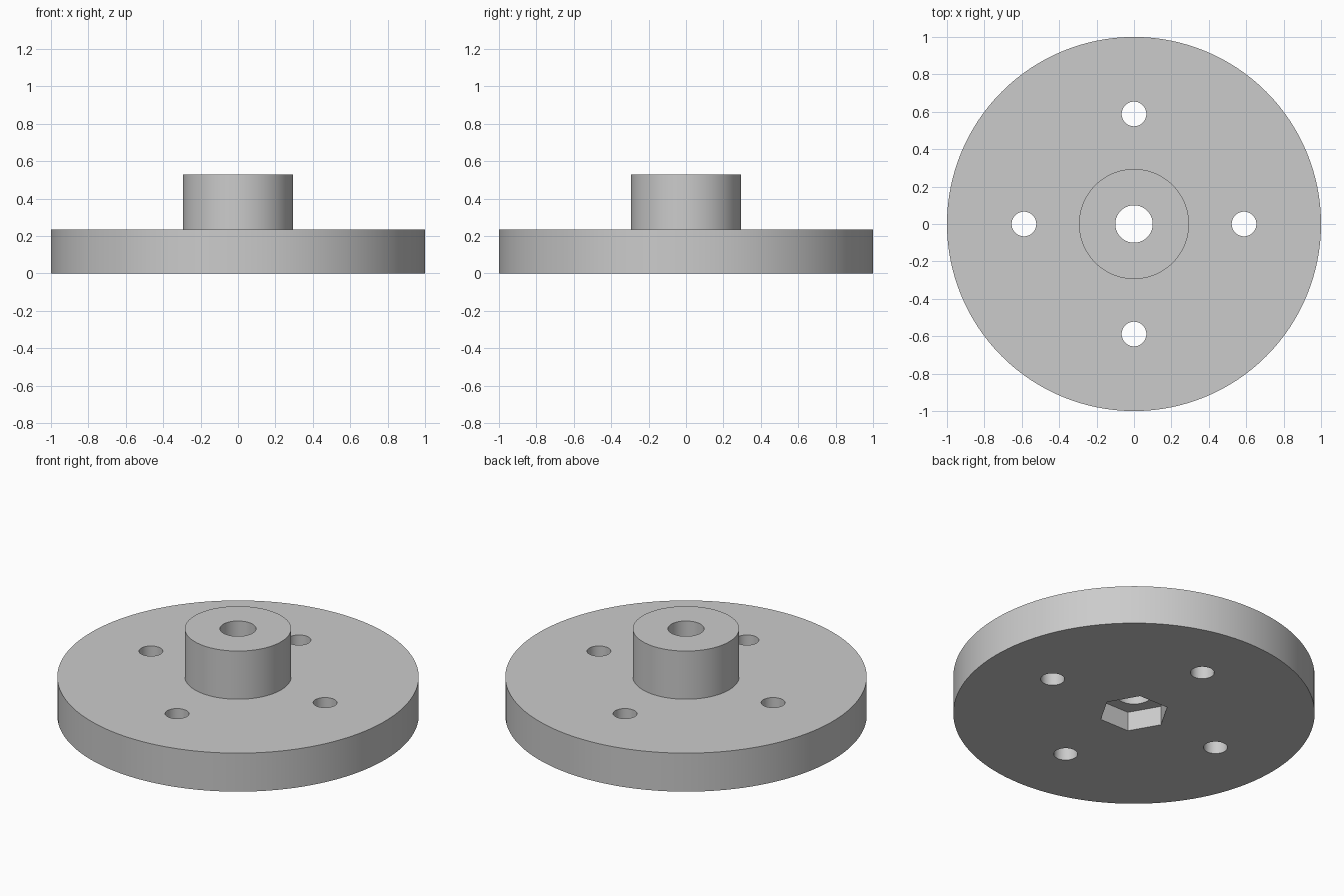
import bpy
import math

if "Cube" in bpy.data.objects:
    bpy.data.objects.remove(bpy.data.objects["Cube"], do_unlink=True)

UNIT = 1 / 17            # disc radius is 17 units
DISC_H = 4 * UNIT
TOTAL_H = 9 * UNIT
OVER = 0.05              # cutters overshoot the faces they open

grey = bpy.data.materials.new("light grey")
grey.use_nodes = True
colour = (0.6, 0.6, 0.6, 1)
grey.diffuse_color = colour
grey.node_tree.nodes["Principled BSDF"].inputs["Base Color"].default_value = colour


def cylinder(name, radius, z0, z1, x=0, y=0, sides=96):
    """Upright prism between two heights; first corner lies on the x axis."""
    bpy.ops.mesh.primitive_cylinder_add(
        vertices=sides, radius=radius, depth=z1 - z0, location=(x, y, (z0 + z1) / 2))
    ob = bpy.context.object
    ob.name = name
    # put a corner on +x, whatever the starting corner of the primitive
    if sides == 6:
        ob.rotation_euler.z = math.pi / 2
    ob.data.materials.append(grey)
    return ob


def combine(target, tool, operation):
    """Boolean the tool into the target, then discard the tool."""
    tool.hide_render = True
    mod = target.modifiers.new(tool.name, 'BOOLEAN')
    mod.operation = operation
    mod.solver = 'EXACT'
    mod.object = tool
    bpy.context.view_layer.update()
    bpy.ops.object.select_all(action='DESELECT')
    target.select_set(True)
    bpy.context.view_layer.objects.active = target
    bpy.ops.object.modifier_apply(modifier=mod.name)
    bpy.data.objects.remove(tool, do_unlink=True)


# Disc with a raised central hub
flange = cylinder("hub_flange", 1, 0, DISC_H, sides=128)
combine(flange, cylinder("hub", 5 * UNIT, DISC_H / 2, TOTAL_H), 'UNION')

# Central bore
combine(flange, cylinder("bore_cutter", 0.1, -OVER, TOTAL_H + OVER, sides=64), 'DIFFERENCE')

# Hexagonal nut pocket in the underside
combine(flange, cylinder("nut_pocket_cutter", 0.195, -OVER, 2 * UNIT, sides=6), 'DIFFERENCE')

# Four bolt holes
for i in range(4):
    a = i * math.pi / 2
    hole = cylinder("bolt_hole_cutter", 0.066, -OVER, DISC_H + OVER,
                    10 * UNIT * math.cos(a), 10 * UNIT * math.sin(a), 48)
    combine(flange, hole, 'DIFFERENCE')

# Smooth round walls, crisp rims
bpy.ops.object.shade_smooth_by_angle(angle=math.radians(30))
